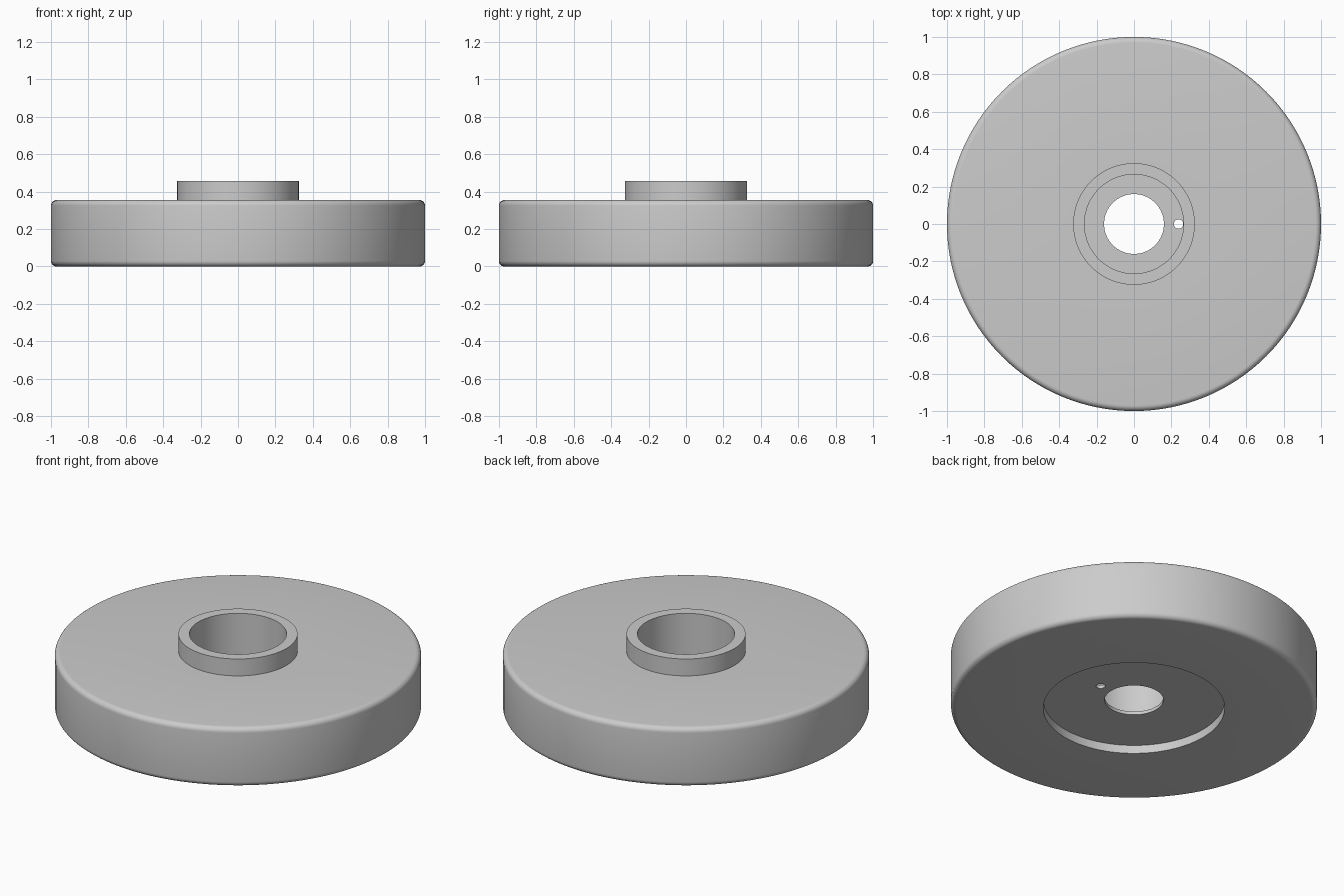
import bpy
import bmesh
from math import cos, sin, pi, radians

SEGMENTS = 128
FILLET = 0.03
FILLET_STEPS = 6

if "Cube" in bpy.data.objects:
    bpy.data.objects.remove(bpy.data.objects["Cube"], do_unlink=True)

# Plain grey metal
grey = bpy.data.materials.new("grey_metal")
grey.use_nodes = True
colour = (0.6, 0.6, 0.6, 1.0)
grey.diffuse_color = colour
grey.node_tree.nodes["Principled BSDF"].inputs["Base Color"].default_value = colour


def fillet(r, z, start):
    """Quarter-round points about a centre at radius r and height z."""
    angles = [start + pi / 2 * i / FILLET_STEPS for i in range(FILLET_STEPS + 1)]
    return [(r + FILLET * cos(a), z + FILLET * sin(a)) for a in angles]


def lathe(name, profile):
    """Revolve a closed (radius, height) profile around the z axis."""
    bm = bmesh.new()
    rings = []
    for k in range(SEGMENTS):
        a = 2 * pi * k / SEGMENTS
        rings.append([bm.verts.new((r * cos(a), r * sin(a), z)) for r, z in profile])
    n = len(profile)
    for k, ring in enumerate(rings):
        following = rings[(k + 1) % SEGMENTS]
        for i in range(n):
            j = (i + 1) % n
            bm.faces.new((ring[i], following[i], following[j], ring[j]))
    bmesh.ops.recalc_face_normals(bm, faces=bm.faces)
    mesh = bpy.data.meshes.new(name)
    bm.to_mesh(mesh)
    bm.free()
    mesh.materials.append(grey)
    obj = bpy.data.objects.new(name, mesh)
    bpy.context.collection.objects.link(obj)
    return obj


# Disc with raised hub, bored centre, thin web and shallow underside recess
profile = [(0.16, 0.05), (0.495, 0.05), (0.495, 0.0)]
profile += fillet(1 - FILLET, FILLET, -pi / 2)
profile += fillet(1 - FILLET, 0.355 - FILLET, 0)
profile += [(0.325, 0.355), (0.325, 0.457), (0.265, 0.457), (0.265, 0.07), (0.16, 0.07)]
disc = lathe("hubbed_disc", profile)

# Small pin hole through the web
bpy.ops.mesh.primitive_cylinder_add(vertices=32, radius=0.025, depth=0.1,
                                    location=(0.238, 0, 0.06))
cutter = bpy.context.object
cutter.name = "pin_hole_cutter"
cutter.hide_render = True
cutter.data.materials.append(grey)
cut = disc.modifiers.new("pin_hole", "BOOLEAN")
cut.operation = "DIFFERENCE"
cut.solver = "EXACT"
cut.object = cutter

bpy.ops.object.select_all(action="DESELECT")
disc.select_set(True)
bpy.context.view_layer.objects.active = disc
bpy.ops.object.modifier_apply(modifier=cut.name)
bpy.data.objects.remove(cutter, do_unlink=True)
bpy.ops.object.shade_smooth_by_angle(angle=radians(30))
